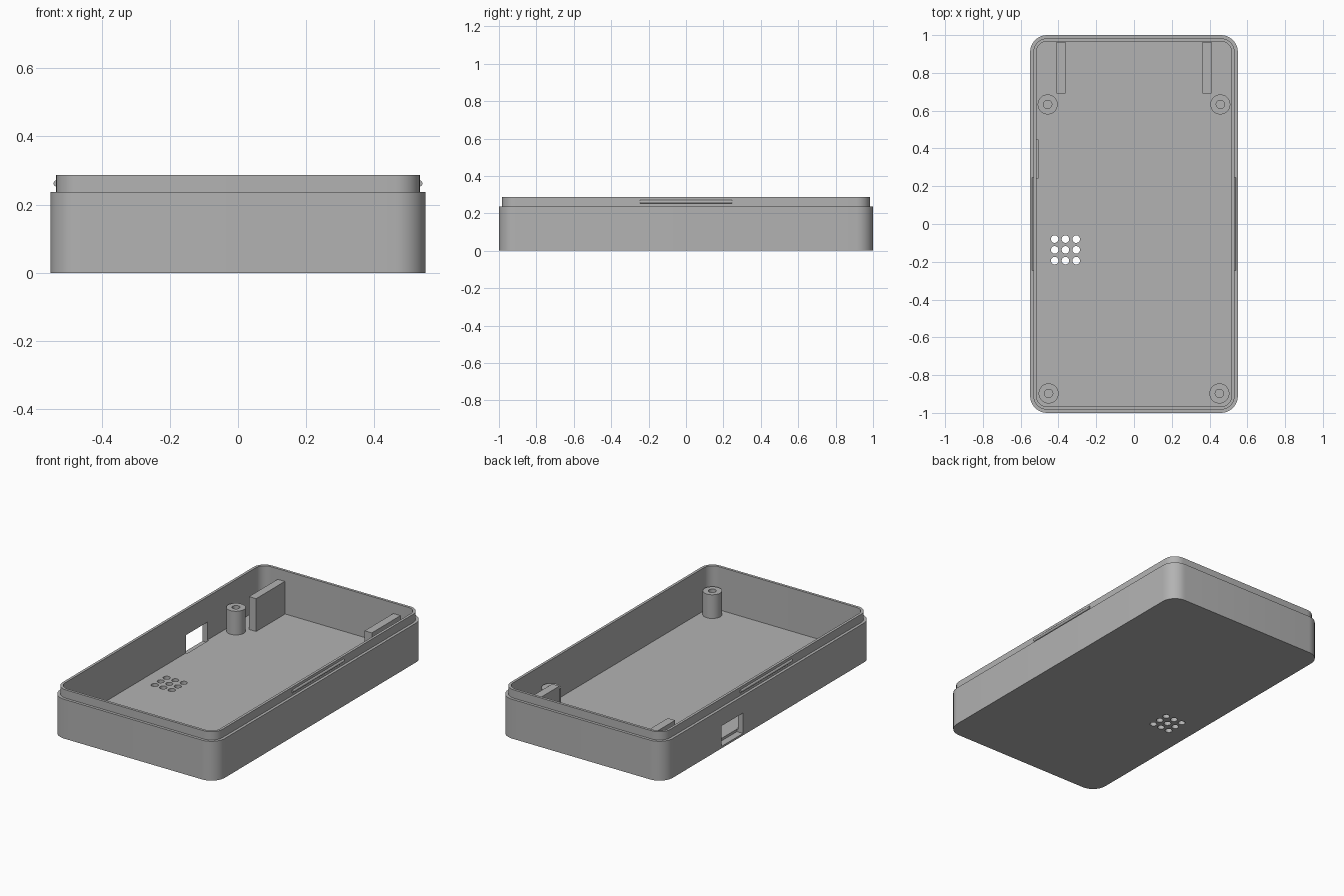
import bpy, bmesh
from math import cos, sin, pi, radians
from mathutils import Matrix

cube = bpy.data.objects.get("Cube")
if cube:
    bpy.data.objects.remove(cube, do_unlink=True)

grey = bpy.data.materials.new("matte grey plastic")
grey.use_nodes = True
grey.diffuse_color = (0.45, 0.45, 0.45, 1)
grey.node_tree.nodes["Principled BSDF"].inputs["Base Color"].default_value = grey.diffuse_color

FLOOR, SHOULDER, RIM = 0.027, 0.237, 0.287


def finish(name, bm, smooth=True):
    bmesh.ops.recalc_face_normals(bm, faces=bm.faces)
    mesh = bpy.data.meshes.new(name)
    bm.to_mesh(mesh)
    bm.free()
    mesh.materials.append(grey)
    ob = bpy.data.objects.new(name, mesh)
    bpy.context.collection.objects.link(ob)
    if smooth:
        smooth_edges(ob)
    return ob


def smooth_edges(ob):
    bpy.ops.object.select_all(action="DESELECT")
    ob.select_set(True)
    bpy.context.view_layer.objects.active = ob
    bpy.ops.object.shade_smooth_by_angle(angle=radians(30))


def rounded_ring(hx, hy, r, steps=10):
    """Rounded rectangle outline; a circle when hx = hy = r."""
    ring = []
    for q, (sx, sy) in enumerate([(1, 1), (-1, 1), (-1, -1), (1, -1)]):
        for i in range(steps):
            a = (q + i / (steps - 1)) * pi / 2
            ring.append((sx * (hx - r) + r * cos(a), sy * (hy - r) + r * sin(a)))
    return ring


def stacked(name, levels, centre=(0, 0)):
    """Closed solid lofted through (half x, half y, radius, z) levels."""
    bm = bmesh.new()
    rings = [[bm.verts.new((x + centre[0], y + centre[1], z))
              for x, y in rounded_ring(hx, hy, r)] for hx, hy, r, z in levels]
    n = len(rings[0])
    for low, high in zip(rings, rings[1:]):
        for i in range(n):
            j = (i + 1) % n
            bm.faces.new((low[i], low[j], high[j], high[i]))
    bm.faces.new(rings[0])
    bm.faces.new(rings[-1])
    bmesh.ops.remove_doubles(bm, verts=bm.verts, dist=1e-5)
    return finish(name, bm)


def box(name, x0, x1, y0, y1, z0, z1):
    bm = bmesh.new()
    bmesh.ops.create_cube(bm, size=1)
    for v in bm.verts:
        v.co = (x1 if v.co.x > 0 else x0, y1 if v.co.y > 0 else y0, z1 if v.co.z > 0 else z0)
    return finish(name, bm, smooth=False)


def cut(target, cutter):
    mod = target.modifiers.new("cut", "BOOLEAN")
    mod.operation, mod.solver, mod.object = "DIFFERENCE", "EXACT", cutter
    bpy.context.view_layer.objects.active = target
    bpy.ops.object.modifier_apply(modifier=mod.name)
    bpy.data.objects.remove(cutter, do_unlink=True)


# Open tray with a stepped lip
tray = stacked("case_tray", [
    (0.55, 1.0, 0.09, 0), (0.55, 1.0, 0.09, SHOULDER),
    (0.533, 0.983, 0.073, SHOULDER), (0.533, 0.983, 0.073, RIM),
    (0.517, 0.967, 0.057, RIM), (0.517, 0.967, 0.057, FLOOR)])

# Port opening in the side wall, biting slightly into the floor
cut(tray, box("port_cutter", -0.6, -0.509, 0.242, 0.448, 0.012, 0.135))

# Grid of speaker holes through the floor
bm = bmesh.new()
for i in range(3):
    for j in range(3):
        bmesh.ops.create_cone(bm, cap_ends=True, segments=24, radius1=0.02, radius2=0.02, depth=0.2,
                              matrix=Matrix.Translation((-0.42 + 0.057 * i, -0.194 + 0.057 * j, 0)))
cut(tray, finish("speaker_cutter", bm, smooth=False))
smooth_edges(tray)

for side, s in (("left", 1), ("right", -1)):
    # Screw posts with blind holes
    for end, x, y in (("back", 0.457, 0.633), ("front", 0.452, -0.897)):
        stacked(f"{end}_{side}_screw_post", [
            (r, r, r, z) for r, z in ((0.053, FLOOR - 0.01), (0.053, 0.17), (0.022, 0.17), (0.022, FLOOR))],
            (s * x, y))

    # Upright support plates by the back wall
    xs = sorted((s * 0.362, s * 0.41))
    box(f"{side}_support_plate", *xs, 0.69, 0.963, FLOOR - 0.01, 0.225)

    # Rounded snap ridge along the lip
    bm = bmesh.new()
    bmesh.ops.create_cone(bm, cap_ends=True, segments=24, radius1=0.009, radius2=0.009, depth=0.49,
                          matrix=Matrix.Translation((s * 0.532, 0, 0.262)) @ Matrix.Rotation(pi / 2, 4, "X"))
    finish(f"{side}_snap_ridge", bm)
